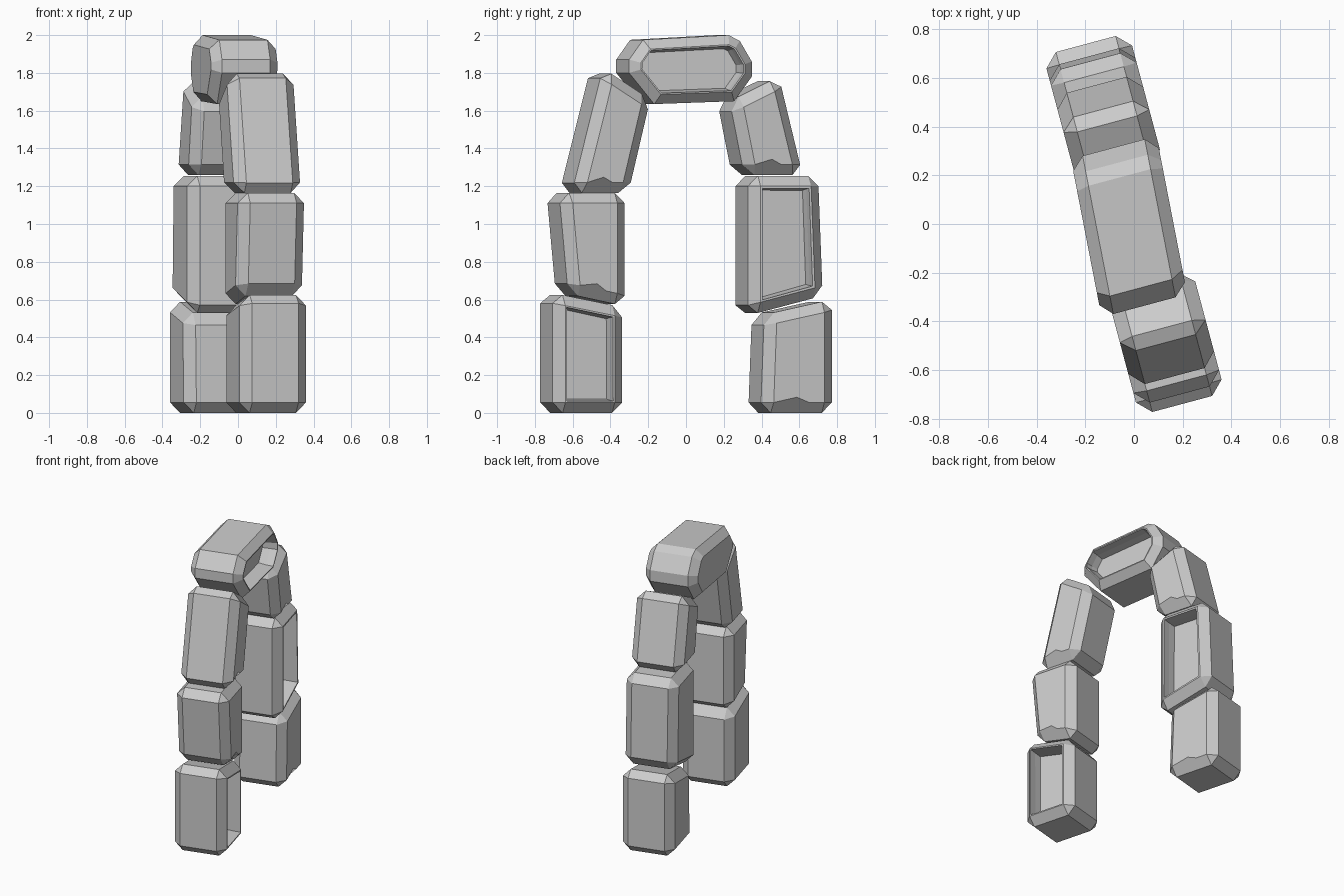
import bpy, bmesh
from math import radians
from mathutils import Matrix

if "Cube" in bpy.data.objects:
    bpy.data.objects.remove(bpy.data.objects["Cube"])

TURN = Matrix.Rotation(radians(15), 4, 'Z')   # the arch stands turned about z
HALF = 0.182                                  # half thickness of the arch


def stone(name, profile, recess=None, bevel=0.055, rim_only=False, skew=0.0, shift=0.0):
    """Chamfered block: (along, z) profile extruded through the arch thickness."""
    bm = bmesh.new()
    back = [bm.verts.new((-HALF, u, z)) for u, z in profile]
    front = [bm.verts.new((HALF, u, z)) for u, z in profile]
    n = len(profile)
    bm.faces.new(back)
    bm.faces.new(front)
    for i in range(n):
        j = (i + 1) % n
        bm.faces.new((back[i], back[j], front[j], front[i]))
    bmesh.ops.recalc_face_normals(bm, faces=bm.faces[:])
    edges = [e for e in bm.edges
             if not rim_only or abs(e.verts[0].co.x - e.verts[1].co.x) < 1e-5]
    bmesh.ops.bevel(bm, geom=edges, offset=bevel, segments=1, profile=0.5,
                    affect='EDGES', clamp_overlap=True)
    bm.normal_update()
    face = max((f for f in bm.faces if f.normal.x > 0.99), key=lambda f: f.calc_area())
    if recess is not None:
        # stepped pocket in the broad face
        bmesh.ops.inset_individual(bm, faces=[face], thickness=recess)
        bmesh.ops.inset_individual(bm, faces=[face], thickness=0.004, depth=-0.05)
        bmesh.ops.inset_individual(bm, faces=[face], thickness=0.010, depth=-0.05)
    else:
        # worn chip along the lower edge of the broad face
        low = min(face.edges, key=lambda e: sum(v.co.z for v in e.verts))
        for t, lift in ((0.3, 0.0), (0.35, 0.028), (0.5, 0.0)):
            low, v = bmesh.utils.edge_split(low, low.verts[0], t)
            v.co.z += lift
            low = min((e for e in v.link_edges if e in face.edges[:]),
                      key=lambda e: -e.calc_length())
    for v in bm.verts:
        v.co.x += skew * v.co.y + shift
    bmesh.ops.transform(bm, matrix=TURN, verts=bm.verts[:])
    mesh = bpy.data.meshes.new(name)
    bm.to_mesh(mesh)
    bm.free()
    ob = bpy.data.objects.new(name, mesh)
    bpy.context.collection.objects.link(ob)
    return ob


# near leg, bottom to top
stone("near_base_stone", [(-0.765, 0), (-0.384, 0), (-0.384, 0.56), (-0.765, 0.635)], recess=0.012)
stone("near_middle_stone", [(-0.68, 0.63), (-0.37, 0.565), (-0.37, 1.165), (-0.73, 1.165)])
stone("near_upper_stone", [(-0.66, 1.165), (-0.35, 1.165), (-0.23, 1.66), (-0.49, 1.825)])

# far leg, bottom to top
stone("far_base_stone", [(0.375, 0), (0.765, 0), (0.765, 0.60), (0.395, 0.52)])
stone("far_middle_stone", [(0.305, 0.515), (0.715, 0.62), (0.69, 1.255), (0.305, 1.255)], recess=0.016)
stone("far_upper_stone", [(0.285, 1.26), (0.605, 1.26), (0.475, 1.78), (0.205, 1.65)])

# keystone, an eight-sided block slightly skewed against the arch
stone("keystone", [(-0.335, 1.80), (-0.335, 1.87), (-0.26, 1.975), (0.20, 2.0), (0.26, 1.97),
                   (0.325, 1.86), (0.325, 1.78), (0.23, 1.65), (-0.20, 1.635)],
      recess=0.008, bevel=0.05, rim_only=True, skew=0.07, shift=-0.022)
